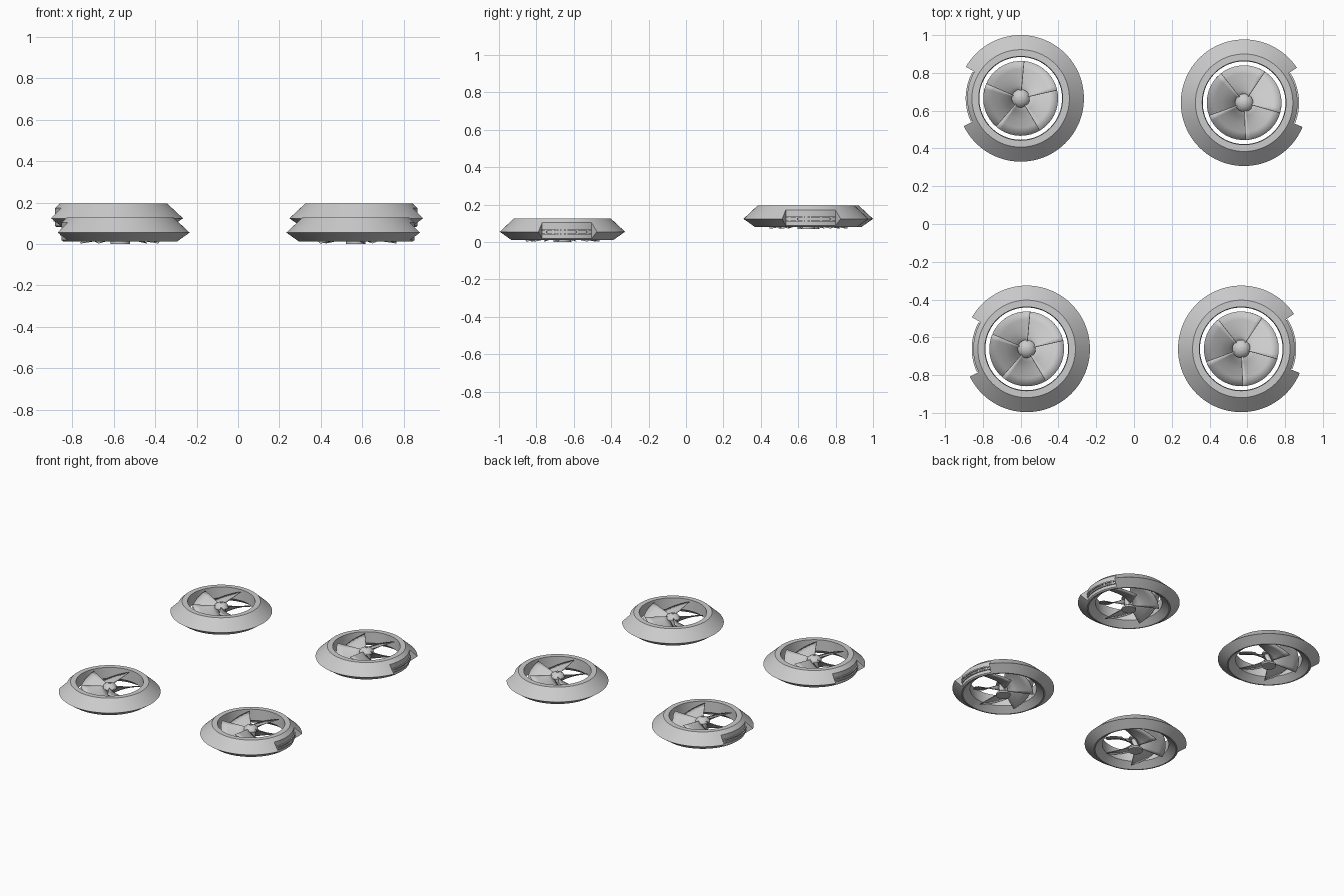
import bpy, bmesh
from math import radians, sin, cos

cube = bpy.data.objects.get("Cube")
if cube:
    bpy.data.objects.remove(cube, do_unlink=True)

grey = bpy.data.materials.new("light_grey")
grey.use_nodes = True
grey.diffuse_color = (0.6, 0.6, 0.6, 1)
grey.node_tree.nodes["Principled BSDF"].inputs["Base Color"].default_value = (0.6, 0.6, 0.6, 1)

# Opening in the outer lip, in degrees
NOTCH_START, NOTCH_END = -22.5, 33.5
WALL = 0.283


def polar(r, deg, z):
    return (r * cos(radians(deg)), r * sin(radians(deg)), z)


def spread(a, b, n):
    return [a + (b - a) * i / n for i in range(n + 1)]


def skin(bm, rings, close_profile, close_loop=False):
    """Join successive rings of points with quads."""
    rows = [[bm.verts.new(p) for p in ring] for ring in rings]
    n = len(rows[0])
    pairs = list(zip(rows, rows[1:]))
    if close_loop:
        pairs.append((rows[-1], rows[0]))
    for a, b in pairs:
        for i in range(n if close_profile else n - 1):
            j = (i + 1) % n
            bm.faces.new((a[i], b[i], b[j], a[j]))
    return rows


def finish(bm, name):
    bmesh.ops.remove_doubles(bm, verts=bm.verts, dist=0.0001)
    bmesh.ops.recalc_face_normals(bm, faces=bm.faces)
    mesh = bpy.data.meshes.new(name)
    bm.to_mesh(mesh)
    bm.free()
    mesh.materials.append(grey)
    obj = bpy.data.objects.new(name, mesh)
    bpy.context.collection.objects.link(obj)
    bpy.ops.object.select_all(action="DESELECT")
    obj.select_set(True)
    bpy.context.view_layer.objects.active = obj
    bpy.ops.object.shade_smooth_by_angle(angle=radians(25))
    return obj


def make_duct():
    """Lathed ring whose lip drops back to a wall along the notch."""
    def ring(deg, lip):
        profile = [(0.222, 0.127), (0.258, 0.127), (WALL, 0.1035), (lip, 0.055),
                   (WALL, 0.0185), (0.274, 0.012), (0.266, 0.012), (0.219, 0.048)]
        return [polar(r, deg, z) for r, z in profile]
    rings = [ring(a, WALL) for a in spread(NOTCH_START, NOTCH_END, 14)]
    rings += [ring(a, 0.335) for a in spread(NOTCH_END, NOTCH_START + 360, 76)]
    bm = bmesh.new()
    skin(bm, rings, True, True)
    return finish(bm, "duct_ring")


def make_grille():
    """Curved bars and short posts on the notch wall."""
    bm = bmesh.new()

    def bar(a, b, z0, z1, outer, n):
        box = [(0.279, z0), (outer, z0), (outer, z1), (0.279, z1)]
        rows = skin(bm, [[polar(r, d, z) for r, z in box] for d in spread(a, b, n)], True)
        bm.faces.new(rows[0])
        bm.faces.new(rows[-1])

    for z in (0.040, 0.060):
        bar(NOTCH_START + 1, NOTCH_END - 1, z, z + 0.009, 0.291, 14)
    for a in (-19, -11, 15, 27):
        bar(a, a + 2, 0.044, 0.066, 0.289, 1)
    return finish(bm, "notch_grille")


def make_hub():
    """Base disc, narrow neck and domed cap with a small tip."""
    profile = [(0, 0), (0.047, 0), (0.047, 0.012), (0.03, 0.025), (0.028, 0.08),
               (0.048, 0.084), (0.046, 0.094), (0.037, 0.106), (0.022, 0.115),
               (0.009, 0.118), (0.009, 0.122), (0, 0.122)]
    bm = bmesh.new()
    skin(bm, [[polar(r, d, z) for r, z in profile] for d in spread(0, 360, 32)], False)
    return finish(bm, "hub")


def make_blades():
    """Five pitched sector blades that overlap slightly in plan."""
    bm = bmesh.new()
    for k in range(5):
        rows = []
        for r in spread(0.026, 0.198, 4):
            drop = 0.03 + 0.03 * r / 0.198
            rows.append([polar(r, -47 + 72 * k + 41 * t, 0.064 - drop * t)
                         for t in spread(-1, 1, 10)])
        skin(bm, rows, False)
    obj = finish(bm, "fan_blades")
    solid = obj.modifiers.new("thickness", "SOLIDIFY")
    solid.thickness = 0.004
    solid.offset = 0
    return obj


# One rotor unit, then copies at the other corners
parts = [make_duct(), make_grille(), make_hub(), make_blades()]
corners = [("back_left", 0.583, 0.642, 0.069, 0),
           ("back_right", -0.6, 0.665, 0.069, 172.5),
           ("front_left", 0.568, -0.661, 0, 0),
           ("front_right", -0.568, -0.661, 0, 172.5)]
for part in parts:
    base = part.name
    for i, (label, x, y, z, turn) in enumerate(corners):
        obj = part if i == 0 else part.copy()
        if i:
            bpy.context.collection.objects.link(obj)
        obj.name = label + "_" + base
        obj.location = (x, y, z)
        obj.rotation_euler = (0, 0, radians(turn))
